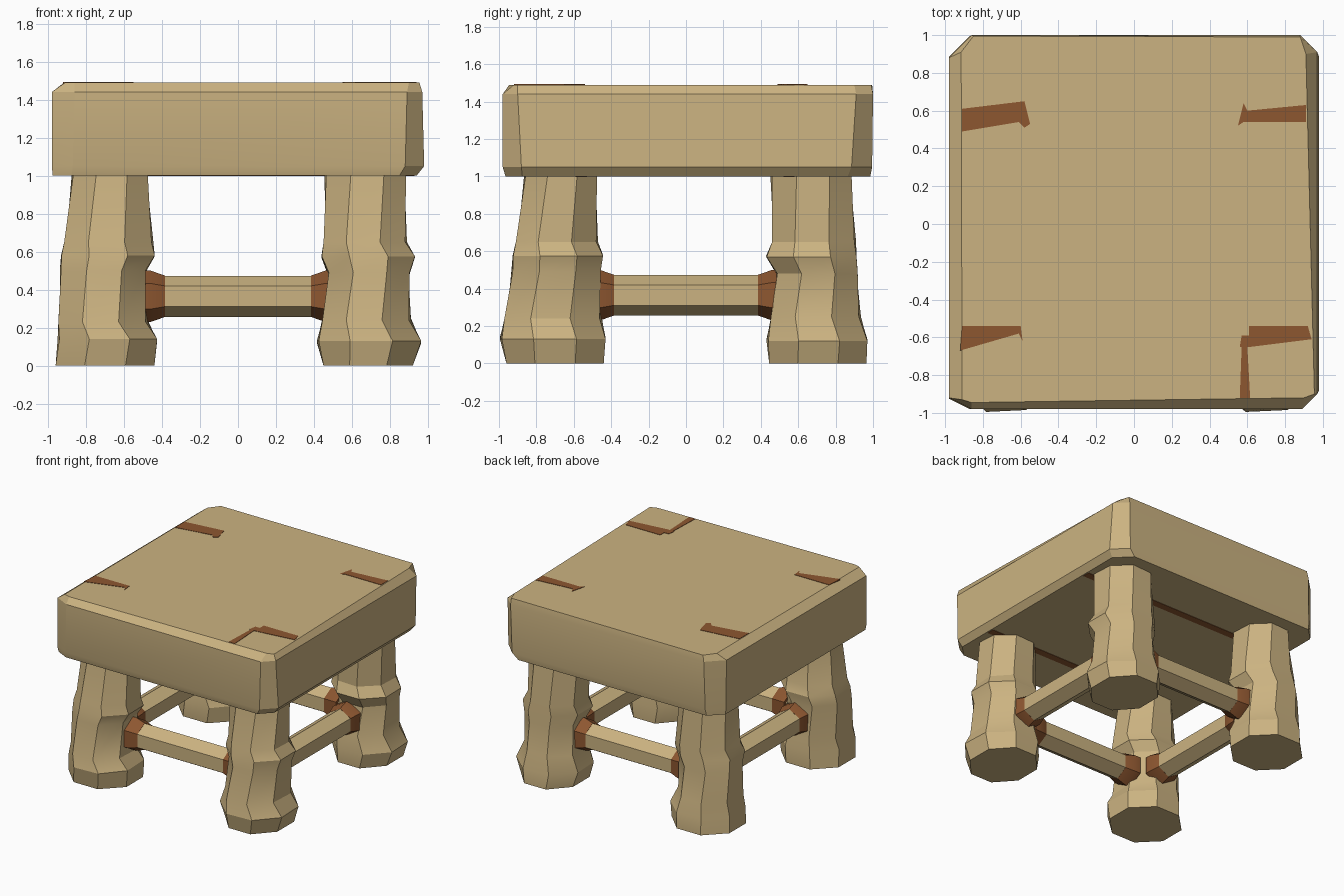
import bpy, bmesh, math
from mathutils import Vector

if "Cube" in bpy.data.objects:
    bpy.data.objects.remove(bpy.data.objects["Cube"])


def material(name, color):
    m = bpy.data.materials.new(name)
    m.diffuse_color = (*color, 1)
    m.use_nodes = True
    m.node_tree.nodes["Principled BSDF"].inputs["Base Color"].default_value = m.diffuse_color
    return m


WOOD = material("wood", (0.60, 0.45, 0.22))
BROWN = material("brown_binding", (0.27, 0.095, 0.03))


def finish(name, bm, mat, smooth=30):
    bmesh.ops.recalc_face_normals(bm, faces=bm.faces)
    me = bpy.data.meshes.new(name)
    bm.to_mesh(me)
    bm.free()
    me.materials.append(mat)
    ob = bpy.data.objects.new(name, me)
    bpy.context.collection.objects.link(ob)
    if smooth:
        bpy.ops.object.select_all(action='DESELECT')
        ob.select_set(True)
        bpy.context.view_layer.objects.active = ob
        bpy.ops.object.shade_smooth_by_angle(angle=math.radians(smooth))
    return ob


def loft(name, rings, mat, smooth=30):
    """Skin a stack of equal-length point rings and cap both ends."""
    bm = bmesh.new()
    vs = [[bm.verts.new(p) for p in r] for r in rings]
    n = len(vs[0])
    for a, b in zip(vs, vs[1:]):
        for i in range(n):
            j = (i + 1) % n
            bm.faces.new((a[i], a[j], b[j], b[i]))
    bm.faces.new(vs[0][::-1])
    bm.faces.new(vs[-1])
    return finish(name, bm, mat, smooth)


# Seat: thick slab with uneven chamfered corners and worn rims
def slab(z, x0, x1, y0, y1, cuts):
    fl, fr, br, bl = cuts
    pts = [(x0, y0 + fl * .5), (x0 + fl, y0), (x1 - fr, y0), (x1, y0 + fr),
           (x1, y1 - br), (x1 - br, y1), (x0 + bl, y1), (x0, y1 - bl)]
    return [(x, y, z) for x, y in pts]


top = [(-.91, -.93), (-.86, -.945), (.90, -.92), (.955, -.90),
       (.91, .90), (.88, .99), (-.85, .995), (-.915, .91)]
loft("seat", [
    slab(1.00, -.975, .94, -.965, .985, (.10, .09, .12, .10)),
    slab(1.05, -.98, .98, -.98, .995, (.11, .10, .11, .11)),
    slab(1.44, -.98, .97, -.98, 1.0, (.12, .08, .09, .12)),
    [(x, y, 1.49) for x, y in top]], WOOD, 20)

# Legs: carved eight-sided posts; (z, inner, outer) outlines per side
SIDES = {
    "left": [(0, -.96, -.44), (.14, -.945, -.43), (.23, -.94, -.48), (.50, -.935, -.49),
             (.58, -.93, -.44), (.65, -.91, -.45), (1.02, -.87, -.48)],
    "right": [(0, .45, .92), (.12, .42, .96), (.25, .45, .905), (.48, .475, .90),
              (.57, .44, .93), (.65, .455, .885), (1.02, .46, .88)],
    "front": [(0, -.96, -.44), (.14, -.99, -.435), (.23, -.965, -.455), (.50, -.93, -.46),
              (.58, -.925, -.445), (.65, -.905, -.475), (1.02, -.86, -.48)],
    "back": [(0, .445, .965), (.12, .435, .965), (.25, .46, .93), (.48, .485, .915),
             (.57, .43, .91), (.65, .465, .905), (1.02, .455, .88)],
}


def octagon(z, xb, yb, twist):
    cx, cy = sum(xb) / 2, sum(yb) / 2
    rx, ry = (xb[1] - xb[0]) / 2, (yb[1] - yb[0]) / 2
    k = 1 / math.cos(math.pi / 8)
    return [(cx + k * rx * math.cos(a), cy + k * ry * math.sin(a), z)
            for a in (math.pi / 8 + twist + i * math.pi / 4 for i in range(8))]


for fb in ("front", "back"):
    for lr in ("left", "right"):
        rings = []
        for i, (px, py) in enumerate(zip(SIDES[lr], SIDES[fb])):
            z = (px[0] + py[0]) / 2
            rings.append(octagon(z, px[1:], py[1:], .06 * math.sin(i * 2.3)))
        loft(f"{fb}_{lr}_leg", rings, WOOD, 25)


# Rungs and their brown end collars: six-sided bars
def bar(name, side, along_x, stations, mat):
    rings = []
    for t, r in stations:
        ring = []
        for i in range(6):
            a = i * math.pi / 3 + math.pi / 6
            u, z = side + r * math.cos(a), .365 + r * math.sin(a)
            ring.append((t, u, z) if along_x else (u, t, z))
        rings.append(ring)
    loft(name, rings, mat, 25)


for name, side, along_x in (("front", -.65, True), ("back", .65, True),
                            ("left", -.66, False), ("right", .65, False)):
    bar(f"{name}_rung", side, along_x, [(-.52, .108), (.52, .108)], WOOD)
    for end, s in (("a", -1), ("b", 1)):
        bar(f"{name}_rung_collar_{end}", side, along_x,
            [(s * .385, .109), (s * .46, .135), (s * .51, .135)], BROWN)


# Brown joint marks inlaid on the seat top
def inlay(name, pts, z0, z1):
    loft(name, [[(x, y, z) for x, y in pts] for z in (z0, z1)], BROWN, 0)


marks = {
    "back_left": [(-.91, .49), (-.61, .54), (-.58, .51), (-.55, .53), (-.58, .65), (-.91, .61)],
    "back_right": [(.55, .52), (.58, .54), (.91, .54), (.91, .63), (.60, .60), (.58, .64)],
    "front_left": [(-.92, -.67), (-.61, -.58), (-.59, -.62), (-.60, -.54), (-.91, -.54)],
    "front_right": [(.56, -.65), (.62, -.65), (.94, -.61), (.92, -.54), (.61, -.54), (.61, -.59), (.57, -.59)],
    "front_edge": [(.56, -.92), (.615, -.92), (.60, -.65), (.57, -.65)],
}
for name, pts in marks.items():
    inlay(f"{name}_top_mark", pts, 1.48, 1.493)

# Brown seams across the underside, between the leg tops
for name, y in (("front", -.56), ("back", .55)):
    inlay(f"{name}_under_seam", [(-.6, y - .03), (.93, y - .03), (.93, y + .03), (-.6, y + .03)], .997, 1.01)
